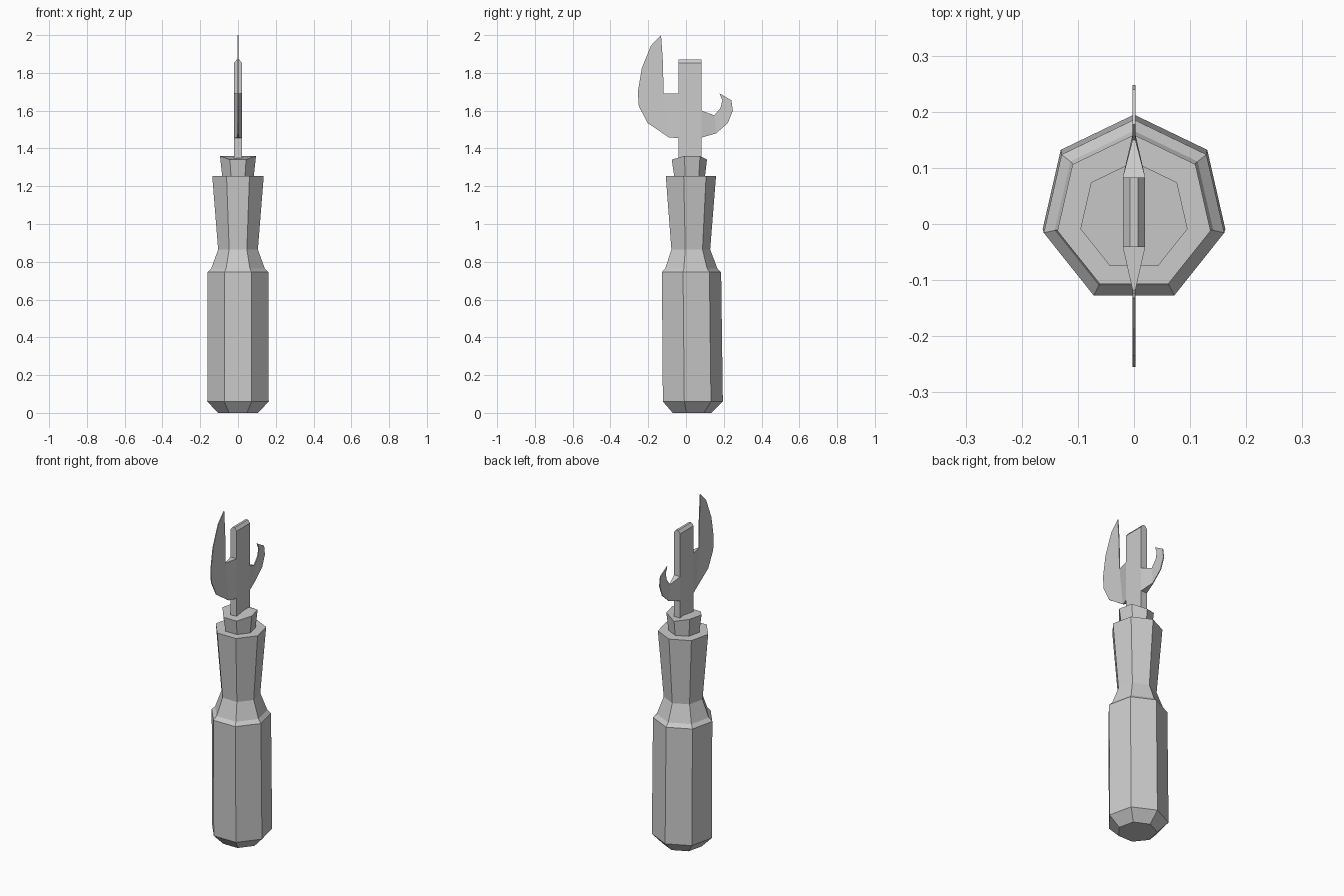
import bpy, bmesh
from math import sin, cos, pi

if "Cube" in bpy.data.objects:
    bpy.data.objects.remove(bpy.data.objects["Cube"])


def finish(name, bm):
    bmesh.ops.recalc_face_normals(bm, faces=bm.faces)
    me = bpy.data.meshes.new(name)
    bm.to_mesh(me)
    bm.free()
    ob = bpy.data.objects.new(name, me)
    bpy.context.collection.objects.link(ob)
    return ob


def loft(name, rings, dip=0.0):
    """Seven-sided body from (radius, centre y, z); dip lowers the top ring's front and back."""
    bm = bmesh.new()
    loops = []
    for i, (r, cy, z) in enumerate(rings):
        d = dip if i == len(rings) - 1 else 0
        loops.append([bm.verts.new((r * sin(k * 2 * pi / 7), cy + r * cos(k * 2 * pi / 7),
                                    z - (d if k in (0, 3, 4) else 0))) for k in range(7)])
    for a, b in zip(loops, loops[1:]):
        for k in range(7):
            n = (k + 1) % 7
            bm.faces.new((a[k], a[n], b[n], b[k]))
    bm.faces.new(loops[0])
    bm.faces.new(loops[-1])
    return finish(name, bm)


def blade(name, pts, root=0.02, thin=0.0025):
    """Flat blade in the yz plane. First two points meet the shaft, thick there and thin beyond."""
    bm = bmesh.new()
    sides = []
    for s in (-1, 1):
        v = [bm.verts.new((s * (root if i < 2 else thin), y, z)) for i, (y, z) in enumerate(pts)]
        bm.faces.new((v[0], v[1], v[2], v[-1]))
        bm.faces.new(v[2:])
        sides.append(v)
    a, b = sides
    for i in range(len(pts)):
        j = (i + 1) % len(pts)
        bm.faces.new((a[i], a[j], b[j], b[i]))
    return finish(name, bm)


# Handle: faceted grip, waist and flared neck
loft("handle", [(0.108, 0.027, 0.0), (0.167, 0.028, 0.06), (0.165, 0.021, 0.745),
                (0.145, 0.021, 0.765), (0.108, 0.02, 0.865), (0.14, 0.019, 1.255)])

# Collar with a saddle-shaped top
loft("collar", [(0.084, 0.015, 1.24), (0.098, 0.013, 1.36)], dip=0.019)

# Shaft with chamfered top
bm = bmesh.new()
section = [(-0.02, 1.25), (0.02, 1.25), (0.02, 1.853), (0.007, 1.87), (-0.007, 1.87), (-0.02, 1.853)]
face = bm.faces.new([bm.verts.new((x, -0.041, z)) for x, z in section])
ext = bmesh.ops.extrude_face_region(bm, geom=[face], use_keep_orig=True)
bmesh.ops.translate(bm, vec=(0, 0.124, 0),
                    verts=[g for g in ext["geom"] if isinstance(g, bmesh.types.BMVert)])
finish("shaft", bm)

# Long pointed can blade
blade("can_blade", [(-0.041, 1.69), (-0.041, 1.455), (-0.09, 1.458), (-0.204, 1.535), (-0.25, 1.625),
                    (-0.255, 1.70), (-0.234, 1.825), (-0.185, 1.945), (-0.132, 2.0),
                    (-0.123, 1.87), (-0.118, 1.69)])

# Curled hook
blade("bottle_hook", [(0.083, 1.60), (0.083, 1.458), (0.16, 1.48), (0.222, 1.535), (0.248, 1.60),
                      (0.24, 1.655), (0.177, 1.692), (0.192, 1.655), (0.183, 1.615), (0.15, 1.575)])
